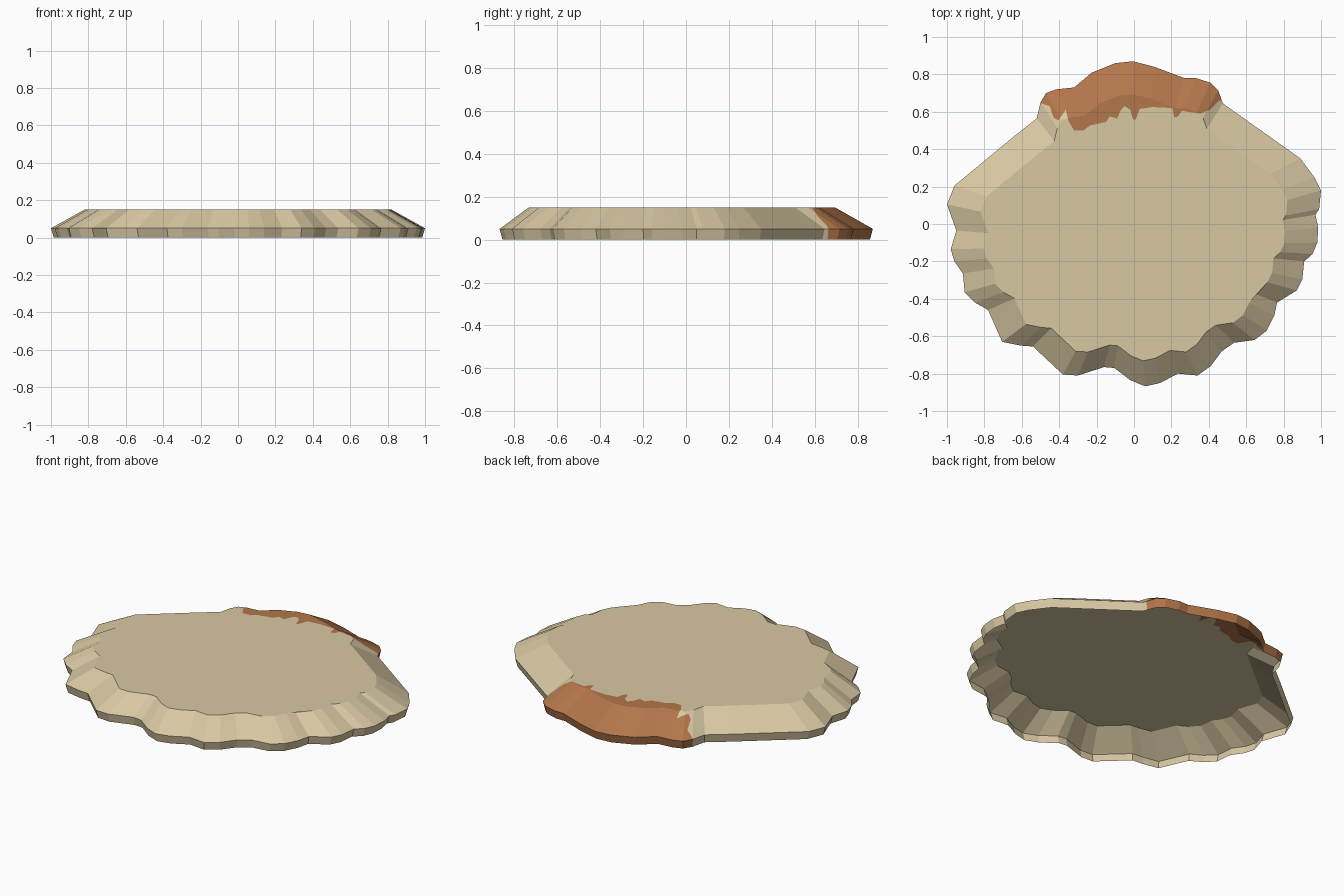
import bpy, bmesh
from mathutils import Vector

if "Cube" in bpy.data.objects:
    bpy.data.objects.remove(bpy.data.objects["Cube"])

# Scalloped rim outline, clockwise from the back hinge
RIM = [(-.005, .87), (.11, .84), (.27, .78), (.33, .78), (.41, .755), (.45, .715),
       (.475, .645), (.89, .35), (.965, .25), (1, .18), (.99, .08), (.97, .05),
       (.985, -.02), (.98, -.1), (.955, -.16), (.91, -.2), (.9, -.295), (.87, -.355),
       (.765, -.42), (.75, -.49), (.71, -.57), (.645, -.62), (.535, -.635), (.47, -.68),
       (.41, -.76), (.34, -.81), (.235, -.8), (.14, -.85), (.06, -.868), (-.02, -.835),
       (-.105, -.77), (-.16, -.765), (-.3, -.81), (-.38, -.805), (-.54, -.655),
       (-.605, -.65), (-.705, -.63), (-.78, -.46), (-.85, -.42), (-.905, -.365),
       (-.915, -.265), (-.96, -.2), (-.98, -.135), (-.95, -.035), (-1, .105),
       (-.96, .205), (-.64, .47), (-.52, .565), (-.5, .65), (-.47, .7), (-.415, .72),
       (-.32, .73), (-.225, .81), (-.1, .86)]
# Dripping lower edge of the brown patch
DRIP = [(-.51, .65), (-.45, .63), (-.43, .57), (-.405, .553), (-.365, .61), (-.35, .55),
        (-.32, .5), (-.27, .5), (-.235, .527), (-.15, .545), (-.13, .575), (-.09, .564),
        (-.07, .61), (-.05, .63), (-.02, .61), (-.005, .558), (.01, .56), (.03, .615),
        (.1, .625), (.205, .62), (.215, .57), (.235, .575), (.255, .605), (.355, .59),
        (.405, .61), (.45, .655), (.485, .67)]


def material(name, rgb):
    m = bpy.data.materials.new(name)
    m.diffuse_color = (*rgb, 1)
    m.use_nodes = True
    m.node_tree.nodes["Principled BSDF"].inputs["Base Color"].default_value = m.diffuse_color
    return m


def cut(bm, faces, co, normal):
    geom = set(faces)
    for f in faces:
        geom.update(f.edges)
        geom.update(f.verts)
    bmesh.ops.bisect_plane(bm, geom=list(geom), dist=1e-5, plane_co=co, plane_no=normal)


# Open-bottomed shell: wall, slope and flat top
bm = bmesh.new()
rings = []
for scale, dy, z in ((.985, 0, 0), (1, 0, .05), (.82, -.02, .15)):
    rings.append([bm.verts.new((x * scale, y * scale + dy, z)) for x, y in RIM])
n = len(RIM)
for low, high in zip(rings, rings[1:]):
    for i in range(n):
        j = (i + 1) % n
        bm.faces.new((low[j], low[i], high[i], high[j]))
top = bm.faces.new(rings[2][::-1])
bmesh.ops.triangulate(bm, faces=[top])

# Cut the drip edge into the back faces
cut(bm, bm.faces[:], (0, .45, 0), (0, 1, 0))
for x, y in DRIP:
    cut(bm, [f for f in bm.faces if f.calc_center_median().y > .45], (x, 0, 0), (1, 0, 0))
for (x0, y0), (x1, y1) in zip(DRIP, DRIP[1:]):
    strip = []
    for f in bm.faces:
        c = f.calc_center_median()
        if x0 < c.x < x1 and c.y > .45:
            strip.append(f)
    if strip:
        cut(bm, strip, (x0, y0, 0), Vector((y0 - y1, x1 - x0, 0)).normalized())

# Brown behind the drip edge, tan elsewhere
for f in bm.faces:
    c = f.calc_center_median()
    for (x0, y0), (x1, y1) in zip(DRIP, DRIP[1:]):
        if x0 <= c.x < x1 and c.y > y0 + (y1 - y0) * (c.x - x0) / (x1 - x0):
            f.material_index = 1

mesh = bpy.data.meshes.new("scalloped_shell")
bm.to_mesh(mesh)
bm.free()
mesh.materials.append(material("sandy_tan", (.69, .58, .365)))
mesh.materials.append(material("rust_brown", (.45, .18, .07)))
bpy.context.collection.objects.link(bpy.data.objects.new("scalloped_shell", mesh))
